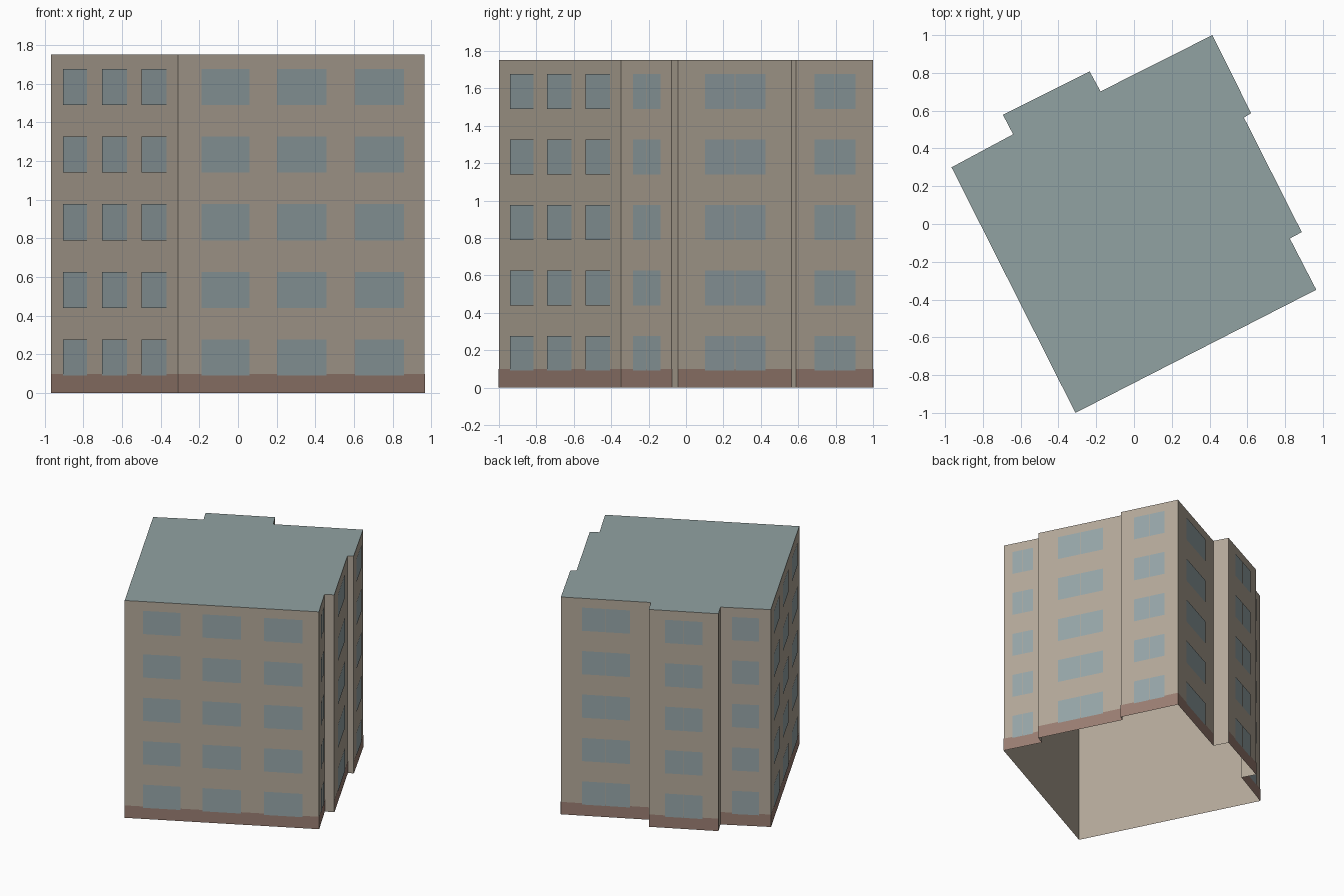
import bpy
import bmesh
from mathutils import Vector

cube = bpy.data.objects.get("Cube")
if cube:
    bpy.data.objects.remove(cube, do_unlink=True)

HEIGHT, PLINTH = 1.75, 0.10
FLOORS, PITCH, SILL, WIN_H = 5, 0.35, 0.09, 0.187


def material(name, srgb):
    col = [((c / 255 + 0.055) / 1.055) ** 2.4 for c in srgb] + [1.0]
    m = bpy.data.materials.new(name)
    m.use_nodes = True
    m.diffuse_color = col
    m.node_tree.nodes["Principled BSDF"].inputs["Base Color"].default_value = col
    return m


WALL = material("beige wall", (179, 168, 153))
ROOF = material("grey green roof", (145, 162, 162))
GLASS = material("blue grey glass", (150, 165, 168))
BASE = material("brown plinth", (154, 126, 114))

# Footprint corners, anticlockwise from the front corner
PLAN = [Vector(p) for p in (
    (-0.31, -1.0), (0.965, -0.348), (0.825, -0.077), (0.888, -0.043),
    (0.582, 0.563), (0.62, 0.587), (0.415, 1.0), (-0.177, 0.702),
    (-0.235, 0.808), (-0.694, 0.578), (-0.64, 0.475), (-0.966, 0.30))]

# Window spans along each main wall, as fractions of its length
PAIR = [(0.235, 0.497), (0.503, 0.77)]
WINDOWS = {
    0: [(0.094, 0.288), (0.40, 0.60), (0.717, 0.915)],
    11: [(0.098, 0.287), (0.406, 0.602), (0.717, 0.915)],
    1: PAIR, 3: PAIR, 5: PAIR, 6: PAIR, 8: PAIR, 10: PAIR}


def wall_quad(bm, i, span, z0, z1, offset=0.0):
    """Upright rectangle on wall i, pushed outwards by offset."""
    a, b = PLAN[i], PLAN[(i + 1) % len(PLAN)]
    d = b - a
    out = Vector((d.y, -d.x)).normalized() * offset
    p, q = (a.lerp(b, t) + out for t in span)
    corners = ((p, z0), (q, z0), (q, z1), (p, z1))
    bm.faces.new([bm.verts.new((v.x, v.y, z)) for v, z in corners])


def finish(bm, name, mat):
    bmesh.ops.remove_doubles(bm, verts=bm.verts, dist=0.0001)
    mesh = bpy.data.meshes.new(name)
    bm.to_mesh(mesh)
    bm.free()
    mesh.materials.append(mat)
    bpy.context.collection.objects.link(bpy.data.objects.new(name, mesh))


# Outer walls, open underneath
bm = bmesh.new()
for i in range(len(PLAN)):
    wall_quad(bm, i, (0, 1), 0, HEIGHT)
finish(bm, "walls", WALL)

# Flat roof
bm = bmesh.new()
bm.faces.new([bm.verts.new((p.x, p.y, HEIGHT)) for p in PLAN])
finish(bm, "roof", ROOF)

# Plinth band on the main walls; the narrow returns stay plain
bm = bmesh.new()
for i in WINDOWS:
    wall_quad(bm, i, (0, 1), 0, PLINTH, 0.002)
finish(bm, "plinth", BASE)

# Windows on every floor
bm = bmesh.new()
for i, spans in WINDOWS.items():
    for floor in range(FLOORS):
        z = SILL + floor * PITCH
        for span in spans:
            wall_quad(bm, i, span, z, z + WIN_H, 0.004)
finish(bm, "windows", GLASS)
